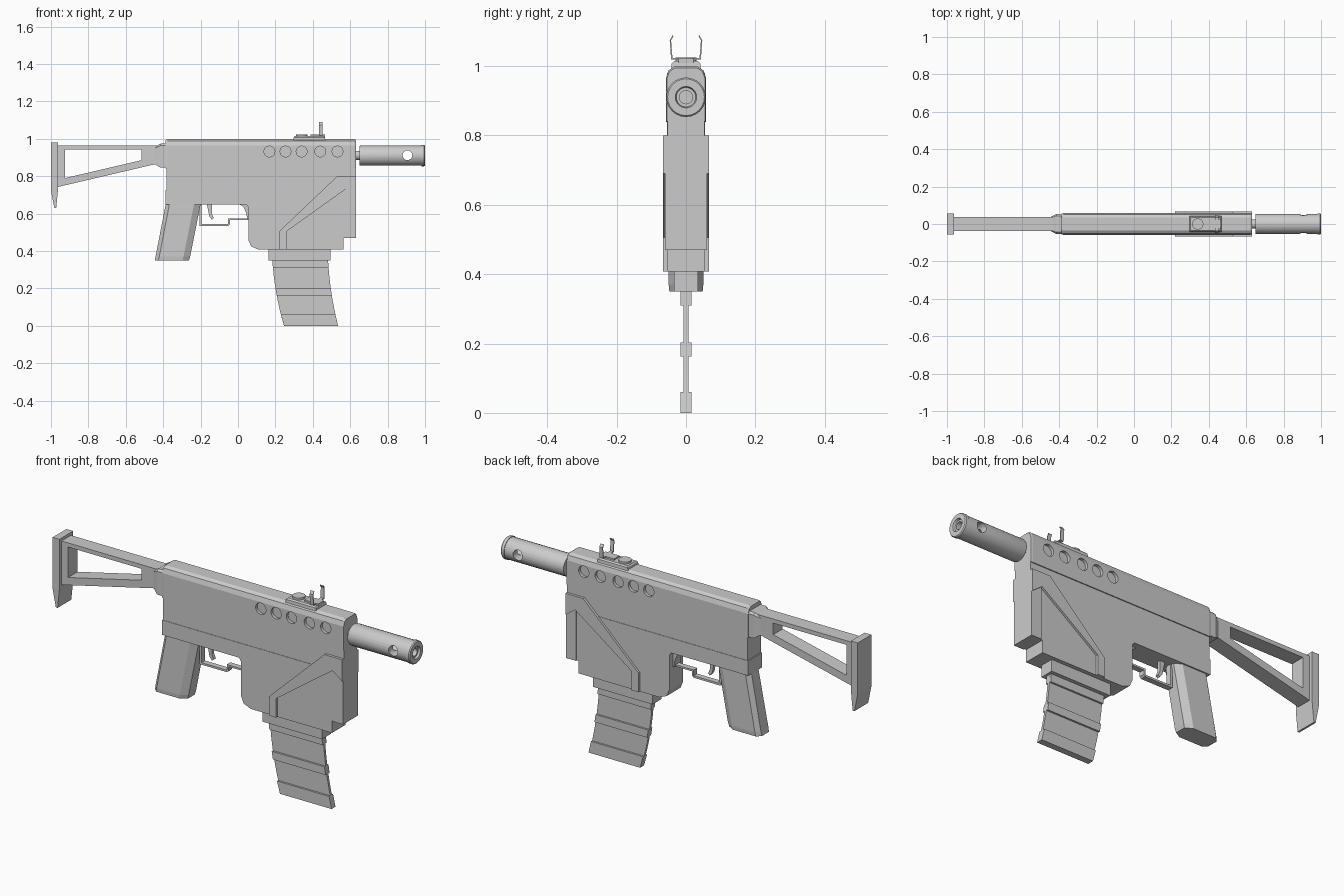
import bpy, bmesh, math
from mathutils import Vector

if "Cube" in bpy.data.objects:
    bpy.data.objects.remove(bpy.data.objects["Cube"])


def make(name, bm, smooth=False):
    bmesh.ops.recalc_face_normals(bm, faces=bm.faces)
    me = bpy.data.meshes.new(name)
    bm.to_mesh(me)
    bm.free()
    ob = bpy.data.objects.new(name, me)
    bpy.context.collection.objects.link(ob)
    if smooth:
        bpy.ops.object.select_all(action='DESELECT')
        ob.select_set(True)
        bpy.context.view_layer.objects.active = ob
        bpy.ops.object.shade_smooth_by_angle(angle=math.radians(35))
    return ob


def loft(name, rings, closed=False, smooth=False):
    """Skin rings of equal point count; cap the ends or close the loop."""
    bm = bmesh.new()
    vs = [[bm.verts.new(p) for p in r] for r in rings]
    n = len(vs[0])
    pairs = list(zip(vs, vs[1:])) + ([(vs[-1], vs[0])] if closed else [])
    for a, b in pairs:
        for i in range(n):
            j = (i + 1) % n
            bm.faces.new((a[i], a[j], b[j], b[i]))
    if not closed:
        bm.faces.new(vs[0])
        bm.faces.new(vs[-1])
    return make(name, bm, smooth)


def side(name, pts, y0, y1=None):
    """Extrude an x-z profile across y."""
    if y1 is None:
        y0, y1 = -y0, y0
    return loft(name, [[(x, y, z) for x, z in pts] for y in (y0, y1)])


def box(name, x0, x1, hy, z0, z1):
    return side(name, [(x0, z0), (x1, z0), (x1, z1), (x0, z1)], hy)


def along_x(name, half, stations):
    """Sweep a mirrored y-z half profile through (x, scale) stations about z=0.91."""
    prof = half + [(-y, z) for y, z in reversed(half)]
    return loft(name, [[(x, y * s, 0.91 + (z - 0.91) * s) for y, z in prof]
                       for x, s in stations])


def turned(name, prof, z=0.91, n=24):
    """Closed (x, r) section revolved about the barrel line."""
    rings = []
    for i in range(n):
        a = 2 * math.pi * i / n
        rings.append([(x, r * math.cos(a), z + r * math.sin(a)) for x, r in prof])
    return loft(name, rings, closed=True, smooth=True)


def disc(name, c, axis, r, depth, n=20):
    bm = bmesh.new()
    rot = Vector(axis).to_track_quat('Z', 'Y').to_matrix().to_4x4()
    rot.translation = c
    bmesh.ops.create_cone(bm, cap_ends=True, segments=n, radius1=r, radius2=r,
                          depth=depth, matrix=rot)
    return make(name, bm)


def cut(ob, cutters):
    for c in cutters:
        m = ob.modifiers.new('cut', 'BOOLEAN')
        m.operation, m.solver, m.object = 'DIFFERENCE', 'EXACT', c
    dg = bpy.context.evaluated_depsgraph_get()
    me = bpy.data.meshes.new_from_object(ob.evaluated_get(dg))
    ob.modifiers.clear()
    ob.data = me
    for c in cutters:
        bpy.data.objects.remove(c)


# upper receiver with shallow round vents on both sides
upper = along_x('upper_receiver', [(0.058, 0.838), (0.058, 0.965), (0.05, 0.988), (0.035, 0.998)],
                [(-0.387, 0.95), (-0.378, 1), (0.622, 1), (0.63, 0.95)])
cut(upper, [disc('vent_cutter', (x, s * 0.058, 0.932), (0, 1, 0), 0.029, 0.03)
            for x in (0.168, 0.254, 0.34, 0.44, 0.532) for s in (-1, 1)])

# lower receiver bands and magazine well
box('receiver_band', -0.382, 0.63, 0.053, 0.72, 0.845)
side('lower_receiver', [(-0.387, 0.725), (-0.387, 0.65), (0.045, 0.65), (0.055, 0.635),
                        (0.055, 0.46), (0.07, 0.425), (0.11, 0.408), (0.565, 0.408),
                        (0.565, 0.47), (0.63, 0.47), (0.63, 0.725)], 0.055)
side('front_block', [(0.575, 0.47), (0.63, 0.47), (0.63, 0.72), (0.575, 0.73)], 0.06)

# raised diagonal ribs
rib = [(0.22, 0.408), (0.22, 0.505), (0.53, 0.80), (0.63, 0.80), (0.63, 0.69),
       (0.575, 0.73), (0.26, 0.505), (0.26, 0.408)]
for s, tag in ((-1, 'left'), (1, 'right')):
    side('diagonal_rib_' + tag, rib, s * 0.05, s * 0.066)

# magazine collar and curved ribbed magazine
box('magazine_collar', 0.163, 0.495, 0.035, 0.35, 0.41)


def mag_x(z):
    t = (0.36 - z) / 0.36
    return 0.183 + 0.02 * t + 0.043 * t * t, 0.481 + 0.018 * t + 0.036 * t * t


def mag_part(name, z0, z1, hy, steps):
    rings = []
    for i in range(steps + 1):
        z = z0 + (z1 - z0) * i / steps
        a, b = mag_x(z)
        rings.append([(a, -hy, z), (b, -hy, z), (b, hy, z), (a, hy, z)])
    loft(name, rings)


mag_part('magazine', 0, 0.36, 0.0065, 8)
for i, (z0, z1) in enumerate(((0, 0.06), (0.163, 0.203), (0.31, 0.355))):
    mag_part(f'magazine_rib_{i}', z0, z1, 0.016, 1)

# pistol grip with chamfered corners
rings = []
for z, a, b, h in ((0.68, -0.381, -0.194, 0.048), (0.37, -0.441, -0.256, 0.05),
                   (0.35, -0.445, -0.262, 0.048)):
    c = 0.035
    rings.append([(a + 0.02, -h, z), (b - c, -h, z), (b, -h + 0.02, z), (b, h - 0.02, z),
                  (b - c, h, z), (a + 0.02, h, z), (a, h - 0.02, z), (a, -h + 0.02, z)])
loft('grip', rings)

# trigger and guard
side('trigger', [(-0.17, 0.66), (-0.14, 0.66), (-0.14, 0.60), (-0.13, 0.575), (-0.14, 0.568),
                 (-0.153, 0.585), (-0.16, 0.62)], 0.009)
side('trigger_guard', [(-0.205, 0.655), (-0.205, 0.535), (-0.052, 0.535), (-0.044, 0.543),
                       (-0.044, 0.565), (0.06, 0.565), (0.06, 0.574), (-0.053, 0.574),
                       (-0.053, 0.545), (-0.195, 0.545), (-0.195, 0.655)], 0.014)
side('guard_fillet', [(0.0, 0.655), (0.03, 0.635), (0.045, 0.60), (0.05, 0.565),
                      (0.06, 0.565), (0.06, 0.655)], 0.025)

# barrel and muzzle sleeve with cross hole
disc('barrel', (0.67, 0, 0.912), (1, 0, 0), 0.024, 0.14)
sleeve = turned('muzzle_sleeve', [(0.65, 0.022), (0.65, 0.052), (0.658, 0.054), (0.98, 0.054),
                                  (0.98, 0.057), (0.995, 0.057), (1.0, 0.053), (1.0, 0.031),
                                  (0.99, 0.028), (0.99, 0.019), (0.86, 0.019), (0.86, 0.022)])
cut(sleeve, [disc('hole_cutter', (0.906, 0, 0.912), (0, 1, 0), 0.026, 0.3)])

# rear stock: coupling, open frame, butt plate
along_x('stock_coupling', [(0.055, 0.845), (0.055, 0.965), (0.045, 0.975)],
        [(-0.445, 0.7), (-0.415, 0.98), (-0.38, 0.98)])
outer = [(-0.965, 0.965), (-0.41, 0.965), (-0.41, 0.872), (-0.965, 0.742)]
inner = [(-0.925, 0.944), (-0.515, 0.944), (-0.515, 0.886), (-0.925, 0.79)]
loft('stock_frame', [[(x, y, z) for x, z in p]
                     for p, y in ((outer, -0.038), (outer, 0.038), (inner, 0.038), (inner, -0.038))],
     closed=True)
side('butt_plate', [(-1.0, 0.98), (-0.962, 0.98), (-0.962, 0.73), (-0.972, 0.63),
                    (-0.982, 0.63), (-1.0, 0.72)], 0.055)

# top sight: base, dial, block, two upright prongs
loft('sight_base', [[(x0, -h, z), (x1, -h, z), (x1, h, z), (x0, h, z)]
                    for z, x0, x1, h in ((0.99, 0.295, 0.468, 0.043), (1.008, 0.298, 0.465, 0.041),
                                         (1.014, 0.303, 0.46, 0.034))])
disc('sight_dial', (0.341, 0, 1.015), (0, 0, 1), 0.03, 0.018)
box('sight_block', 0.388, 0.465, 0.022, 1.005, 1.022)
for s, tag in ((-1, 'left'), (1, 'right')):
    path = [(0.018, 1.017), (0.043, 1.019), (0.047, 1.075), (0.038, 1.089)]
    offs = [(0.018, 1.022), (0.039, 1.023), (0.043, 1.074), (0.036, 1.086)]
    prof = path + offs[::-1]
    loft('sight_prong_' + tag, [[(x, s * y, z) for y, z in prof] for x in (0.434, 0.453)])
